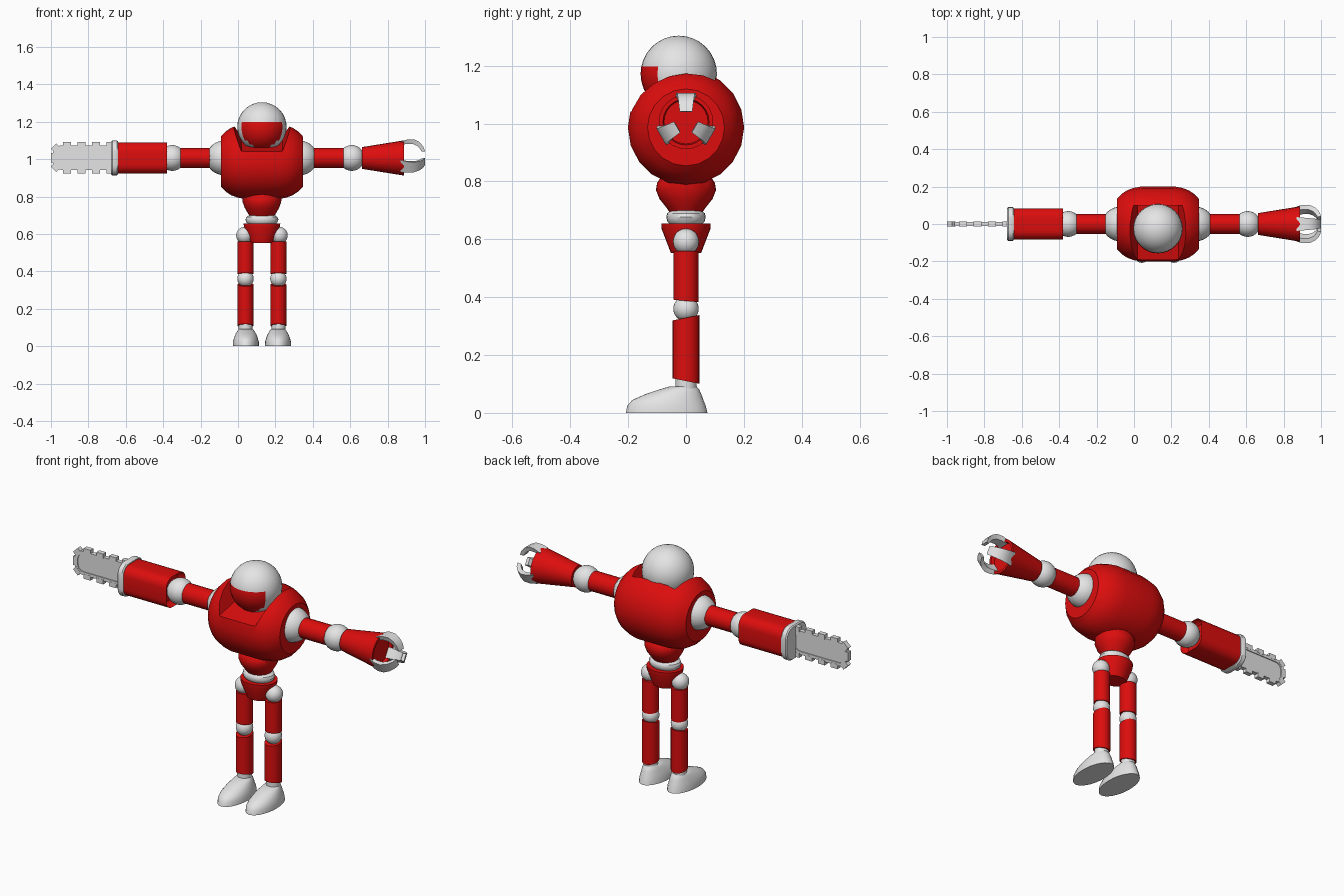
import bpy, bmesh, math
from mathutils import Vector, Matrix

if "Cube" in bpy.data.objects:
    bpy.data.objects.remove(bpy.data.objects["Cube"])

CX, ARM_Z = 0.128, 1.006      # body centre line, arm axis height


def material(name, rgb):
    m = bpy.data.materials.new(name)
    m.diffuse_color = (*rgb, 1)
    m.use_nodes = True
    m.node_tree.nodes["Principled BSDF"].inputs["Base Color"].default_value = m.diffuse_color
    return m


RED = material("red paint", (0.72, 0.004, 0.004))
WHITE = material("pale grey", (0.78, 0.78, 0.78))


def finish(name, bm, mat, angle=35):
    bmesh.ops.recalc_face_normals(bm, faces=bm.faces)
    me = bpy.data.meshes.new(name)
    bm.to_mesh(me)
    bm.free()
    ob = bpy.data.objects.new(name, me)
    bpy.context.collection.objects.link(ob)
    me.materials.append(mat)
    smooth(ob, angle)
    return ob


def smooth(ob, angle=35):
    bpy.ops.object.select_all(action='DESELECT')
    ob.select_set(True)
    bpy.context.view_layer.objects.active = ob
    bpy.ops.object.shade_smooth_by_angle(angle=math.radians(angle))


def loft(name, rings, mat, closed=False, angle=35):
    """Skin a list of equal point rings; closed joins the last ring to the first."""
    bm = bmesh.new()
    vs = [[bm.verts.new(p) for p in r] for r in rings]
    n = len(vs[0])
    for a, b in zip(vs, vs[1:] + vs[:1] if closed else vs[1:]):
        for i in range(n):
            j = (i + 1) % n
            bm.faces.new((a[i], a[j], b[j], b[i]))
    if not closed:
        bm.faces.new(vs[0])
        bm.faces.new(vs[-1])
    return finish(name, bm, mat, angle)


def circle(n=24):
    return [(math.cos(2 * math.pi * i / n), math.sin(2 * math.pi * i / n)) for i in range(n)]


def lathe_z(name, x, y, prof, mat, n=24, tilt=0.0):
    """Profile of (z, rx, ry); tilt slants rings from front to back."""
    return loft(name, [[(x + c * rx, y + s * ry, z + tilt * k * s * ry) for c, s in circle(n)]
                       for z, rx, ry, k in [(*p, 0)[:4] for p in prof]], mat)


def lathe_x(name, prof, mat, z=ARM_Z, n=24, angle=35):
    return loft(name, [[(x, c * r, z + s * r) for c, s in circle(n)] for x, r in prof], mat, angle=angle)


def ball(name, loc, r, mat=WHITE, seg=24, rings=14):
    bm = bmesh.new()
    bmesh.ops.create_uvsphere(bm, u_segments=seg, v_segments=rings, radius=r,
                              matrix=Matrix.Translation(loc))
    return finish(name, bm, mat)


def round_rect(w, h, r, k=5):
    """Rounded rectangle outline, half sizes w and h."""
    pts = []
    for q, (sx, sy) in enumerate([(1, 1), (-1, 1), (-1, -1), (1, -1)]):
        for i in range(k + 1):
            a = math.pi / 2 * (q + i / k)
            pts.append((sx * (w - r) + r * math.cos(a), sy * (h - r) + r * math.sin(a)))
    return pts


def block(name, loc, size, mat, tilt=0):
    bm = bmesh.new()
    bmesh.ops.create_cube(bm, size=1, matrix=Matrix.Translation(loc)
                          @ Matrix.Rotation(tilt, 4, 'Y') @ Matrix.Diagonal((*size, 1)))
    return finish(name, bm, mat)


# Barrel torso with a sloped collar notch cut for the head
half = [(0.22, 0.133), (0.195, 0.16), (0.165, 0.18), (0.13, 0.193), (0.085, 0.201)]
prof = [(CX - d, r) for d, r in half] + [(CX + d, r) for d, r in reversed(half)]
torso = lathe_x("torso", prof, RED, z=0.987, n=20)
notch_rings = []
for y, z in ((-0.3, 1.02), (0.1, 1.10)):
    top = 0.11 + 0.41 * (1.3 - z)
    notch_rings.append([(CX - 0.11, y, z), (CX + 0.11, y, z), (CX + top, y, 1.3), (CX - top, y, 1.3)])
cutter = loft("collar_cutter", notch_rings, RED)
cutter.hide_render = True
mod = torso.modifiers.new("collar", 'BOOLEAN')
mod.object, mod.operation, mod.solver = cutter, 'DIFFERENCE', 'EXACT'
bpy.context.view_layer.objects.active = torso
bpy.ops.object.modifier_apply(modifier="collar")
bpy.data.objects.remove(cutter)
smooth(torso, 28)

# Dome head with red lower face
head = ball("head", (CX, -0.025, 1.172), 0.132, seg=32, rings=16)
head.data.materials.append(RED)
for f in head.data.polygons:
    if f.center.z < 1.19 and f.center.y < -0.095:
        f.material_index = 1

# Waist and pelvis
lathe_z("waist", CX, 0, [(0.81, .09, .09), (0.795, .104, .1), (0.77, .103, .104), (0.74, .092, .092),
                         (0.71, .075, .068), (0.69, .062, .054)], RED)
lathe_z("waist_ring", CX, 0, [(0.65, .07, .054), (0.66, .082, .064), (0.677, .088, .068),
                              (0.69, .083, .065), (0.70, .068, .054)], WHITE)
lathe_z("pelvis", CX, 0, [(0.655, .098, .085), (0.635, .096, .084), (0.552, .062, .052)], RED)

# Legs
for s, side in ((-1, "left"), (1, "right")):
    x = CX + s * 0.088
    ball(side + "_hip_joint", (CX + s * 0.093, 0, 0.592), 0.045)
    lathe_z(side + "_thigh", x, 0, [(0.56, .043, .043), (0.387, .043, .043, 1)], RED, tilt=-0.1)
    ball(side + "_knee_joint", (x, 0, 0.36), 0.044)
    lathe_z(side + "_shin", x, 0, [(0.11, .043, .046, -1), (0.329, .043, .046, 1)], RED, tilt=0.2)
    lathe_z(side + "_ankle", x, 0, [(0.08, .037, .037), (0.125, .037, .037)], WHITE)
    # Foot: stacked ellipses, toe reaching forward
    layers = [(0, -.208, .074, .07), (.025, -.203, .068, .069), (.045, -.185, .06, .063),
              (.065, -.14, .053, .055), (.08, -.095, .046, .046), (.092, -.055, .036, .037)]
    fx = CX + s * 0.086
    loft(side + "_foot", [[(fx + c * w, (a + b) / 2 + q * (b - a) / 2, z) for c, q in circle(28)]
                          for z, a, b, w in layers], WHITE, angle=50)

# Shoulders, upper arms and elbows
for s, side in ((-1, "left"), (1, "right")):
    ball(side + "_shoulder_joint", (CX + s * 0.205, 0, ARM_Z), 0.092)
    lathe_x(side + "_upper_arm", [(CX + s * 0.25, .053), (CX + s * 0.435, .053)], RED)
    ball(side + "_elbow_joint", (CX + s * 0.48, 0, ARM_Z), 0.069)

# Right forearm: flared cup with three curved claws
lathe_x("claw_forearm", [(0.662, .058), (0.887, .094), (0.887, .08), (0.868, .076)], RED)
outer = [(0.87, .088), (0.905, .099), (0.94, .1), (0.97, .085), (0.99, .062), (1.0, .036)]
inner = [(0.87, .068), (0.905, .076), (0.935, .075), (0.957, .065), (0.972, .05), (0.982, .034)]
for k in range(3):
    turn = Matrix.Translation((0, 0, ARM_Z)) @ Matrix.Rotation(k * math.tau / 3, 4, 'X')
    rings = []
    for i, ((xo, ro), (xi, ri)) in enumerate(zip(outer, inner)):
        w = 0.037 - 0.003 * i
        rings.append([turn @ Vector(p) for p in
                      ((xo, -w, ro), (xo, w, ro), (xi, w * .75, ri), (xi, -w * .75, ri))])
    loft("claw_%d" % (k + 1), rings, WHITE, angle=40)

# Left forearm: rounded block with an end plate
loft("saw_forearm", [[(x, y, z + ARM_Z) for y, z in round_rect(h, h, 0.05 - 0.084 + h)]
                     for x, h in ((-0.415, .064), (-0.408, .073), (-0.395, .081), (-0.38, .084),
                                  (-0.65, .084))], RED)
loft("saw_plate", [[(x, y, z + ARM_Z) for y, z in round_rect(h, h + .003, .055)]
                   for x, h in ((-0.642, .086), (-0.648, .09), (-0.672, .09), (-0.678, .085))], WHITE)

# Saw: thin bar, raised chain rim and teeth
BX, BZ = -0.823, 1.008
outline = lambda w, h, r, y: [(BX + a, y, BZ + b) for a, b in round_rect(w, h, r)]
loft("saw_bar", [outline(.155, .05, .035, y) for y in (-.007, .007)], WHITE)
loft("saw_chain", [outline(.167, .065, .045, -.012), outline(.167, .065, .045, .012),
                   outline(.15, .048, .033, .012), outline(.15, .048, .033, -.012)], WHITE, closed=True)
for v in (-1, 1):
    for i in range(4):
        block("saw_tooth", (-0.915 + 0.078 * i, 0, BZ + v * 0.071), (.042, .026, .026), WHITE)
    block("saw_tip_tooth", (-0.977, 0, BZ + v * 0.053), (.04, .026, .026), WHITE, tilt=v * -math.pi / 4)
block("saw_nose_tooth", (-0.991, 0, BZ), (.018, .026, .05), WHITE)
